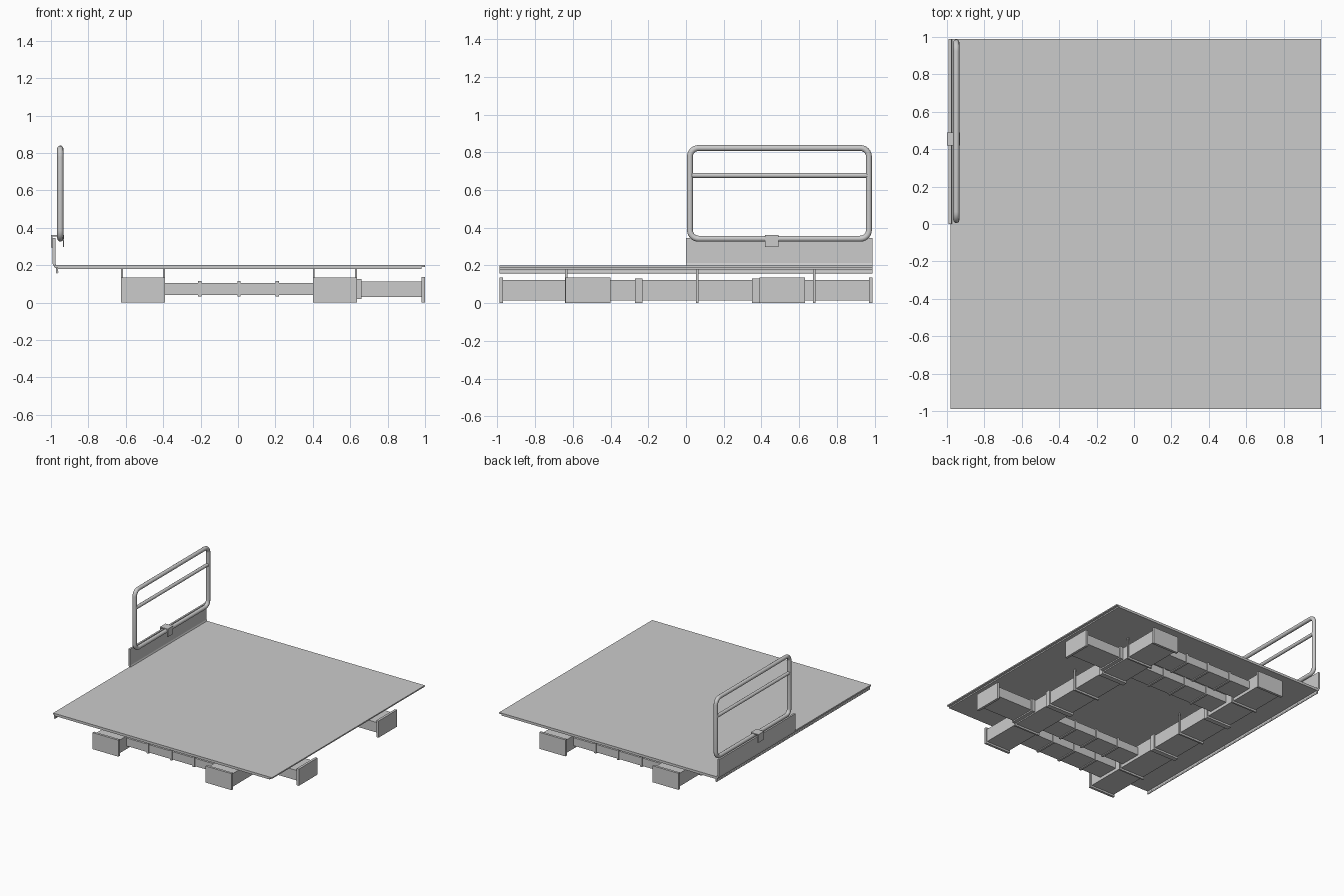
import bpy, bmesh, math
from mathutils import Vector

if "Cube" in bpy.data.objects:
    bpy.data.objects.remove(bpy.data.objects["Cube"])


def box(name, x0, x1, y0, y1, z0, z1):
    bm = bmesh.new()
    bmesh.ops.create_cube(bm, size=1)
    for v in bm.verts:
        v.co = Vector(((x0 + x1) / 2 + v.co.x * (x1 - x0),
                       (y0 + y1) / 2 + v.co.y * (y1 - y0),
                       (z0 + z1) / 2 + v.co.z * (z1 - z0)))
    me = bpy.data.meshes.new(name)
    bm.to_mesh(me)
    bm.free()
    ob = bpy.data.objects.new(name, me)
    bpy.context.collection.objects.link(ob)
    return ob


def extrude_y(name, profile, y0, y1):
    # closed x-z profile swept along y
    bm = bmesh.new()
    face = bm.faces.new([bm.verts.new((x, y0, z)) for x, z in profile])
    ext = bmesh.ops.extrude_face_region(bm, geom=[face])
    moved = [g for g in ext["geom"] if isinstance(g, bmesh.types.BMVert)]
    bmesh.ops.translate(bm, verts=moved, vec=(0, y1 - y0, 0))
    bmesh.ops.recalc_face_normals(bm, faces=bm.faces)
    me = bpy.data.meshes.new(name)
    bm.to_mesh(me)
    bm.free()
    ob = bpy.data.objects.new(name, me)
    bpy.context.collection.objects.link(ob)
    return ob


def tube(name, pts, radius, cyclic=False):
    cu = bpy.data.curves.new(name, 'CURVE')
    cu.dimensions = '3D'
    cu.bevel_depth = radius
    cu.bevel_resolution = 3
    cu.use_fill_caps = True
    sp = cu.splines.new('POLY')
    sp.points.add(len(pts) - 1)
    for p, co in zip(sp.points, pts):
        p.co = (*co, 1)
    sp.use_cyclic_u = cyclic
    sp.use_smooth = True
    ob = bpy.data.objects.new(name, cu)
    bpy.context.collection.objects.link(ob)
    return ob


# deck plate with a thin overhanging lip on the right and down-turned edges
box("deck", -0.965, 0.98, -0.99, 0.99, 0.18, 0.2)
box("deck_right_lip", 0.98, 1.0, -0.99, 0.99, 0.19, 0.2)
box("deck_left_edge", -0.982, -0.965, -0.99, 0.99, 0.188, 0.2)
box("hinge_web", -0.972, -0.962, -0.99, 0.99, 0.165, 0.185)
tube("hinge_rod", [(-0.967, -0.99, 0.163), (-0.967, 0.99, 0.163)], 0.007)

# two long beams with end plates and hanging straps
for side, x0, x1 in (("left", -0.625, -0.39), ("right", 0.40, 0.635)):
    box(side + "_long_beam", x0 + 0.01, x1 - 0.01, -0.97, 0.97, 0.015, 0.122)
    for y0, y1, end in ((-0.99, -0.97, "front"), (0.97, 0.99, "back")):
        box(f"{side}_{end}_end_plate", x0, x1, y0, y1, 0, 0.135)
    for y in (-0.635, 0.06, 0.68):
        for x in (x0, x1 - 0.01):
            box(side + "_strap_post", x, x + 0.01, y - 0.007, y + 0.007, 0.0, 0.18)
        box(side + "_strap_base", x0, x1, y - 0.007, y + 0.007, 0.0, 0.015)
    for y in (-0.25, 0.37):
        box(side + "_beam_collar", x0, x1, y - 0.02, y + 0.02, 0.0, 0.132)

# cross beams with three collars, between the long beams
for y0, y1 in ((-0.87, -0.69), (-0.61, -0.43), (0.42, 0.60), (0.69, 0.87)):
    box("cross_beam", -0.40, 0.41, y0, y1, 0.04, 0.105)
    for x in (-0.205, 0.005, 0.21):
        box("cross_beam_collar", x - 0.009, x + 0.009, y0 - 0.006, y1 + 0.006, 0.033, 0.114)

# side outriggers on the right
for y in (-0.52, 0.51):
    box("outrigger", 0.62, 0.985, y - 0.105, y + 0.105, 0.03, 0.112)
    box("outrigger_collar", 0.63, 0.66, y - 0.115, y + 0.115, 0.02, 0.125)
    box("outrigger_end_plate", 0.98, 1.0, y - 0.12, y + 0.12, 0, 0.137)

# upright curb plate, curling under the deck edge
extrude_y("curb_plate", [(-0.992, 0.345), (-0.992, 0.21), (-0.985, 0.195), (-0.965, 0.178),
                         (-0.955, 0.186), (-0.972, 0.2), (-0.977, 0.212), (-0.977, 0.345)],
          0.0, 0.99)

# clip holding the guard rail to the curb
extrude_y("rail_clip", [(-1.0, 0.295), (-1.0, 0.362), (-0.93, 0.362), (-0.93, 0.297),
                        (-0.936, 0.297), (-0.936, 0.354), (-0.992, 0.354), (-0.992, 0.295)],
          0.42, 0.49)

# guard rail: rounded loop and mid bar
R, X, corner = 0.0165, -0.95, 0.045
loop = []
for cy, cz, a0 in ((0.97 - corner, 0.823 - corner, 0), (0.021 + corner, 0.823 - corner, 90),
                   (0.021 + corner, 0.342 + corner, 180), (0.97 - corner, 0.342 + corner, 270)):
    for i in range(7):
        a = math.radians(a0 + i * 15)
        loop.append((X, cy + corner * math.cos(a), cz + corner * math.sin(a)))
tube("guard_rail_loop", loop, R, cyclic=True)
tube("guard_rail_mid_bar", [(X, 0.025, 0.678), (X, 0.966, 0.678)], 0.014)
